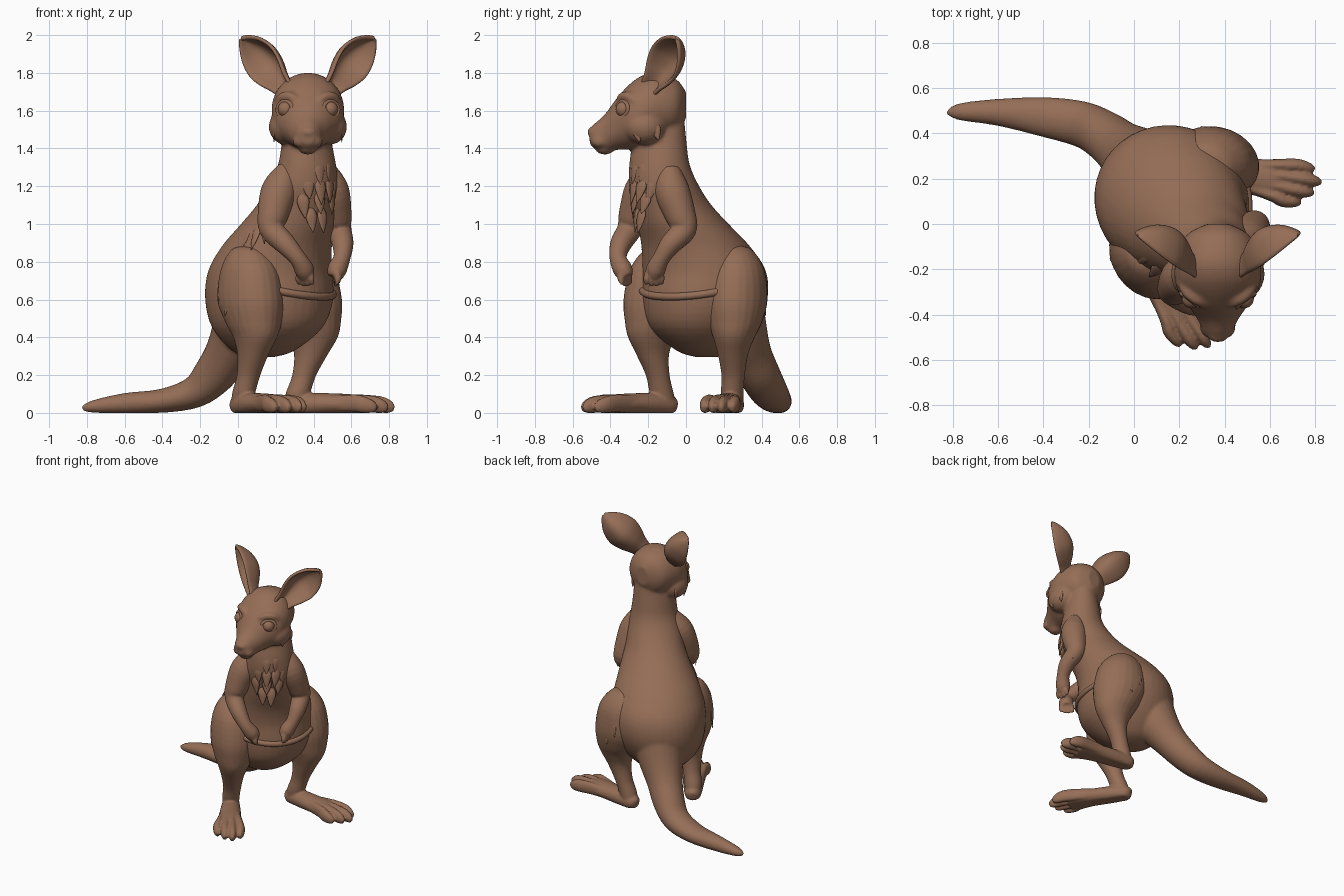
import bpy, bmesh, math, random
from mathutils import Vector, Matrix

random.seed(4)
if "Cube" in bpy.data.objects:
    bpy.data.objects.remove(bpy.data.objects["Cube"], do_unlink=True)

fur = bpy.data.materials.new("brown fur")
fur.use_nodes = True
BROWN = (0.30, 0.155, 0.094, 1)
fur.diffuse_color = BROWN
fur.node_tree.nodes["Principled BSDF"].inputs["Base Color"].default_value = BROWN
fur.node_tree.nodes["Principled BSDF"].inputs["Roughness"].default_value = 0.8

UP = Vector((0, 0, 1))
FORWARD = Vector((0.84, -0.54, 0)).normalized()   # the way the body faces
LEFT = UP.cross(FORWARD)
HEAD_X = 0.37


def catmull(rows, steps=4):
    """Smooth a list of equal-length rows."""
    rows = [Vector(r) for r in rows]
    out = []
    for i in range(len(rows) - 1):
        p0, p1, p2, p3 = (rows[max(i - 1, 0)], rows[i], rows[i + 1],
                          rows[min(i + 2, len(rows) - 1)])
        for k in range(steps):
            t = k / steps
            out.append(0.5 * (2 * p1 + (p2 - p0) * t + (2 * p0 - 5 * p1 + 4 * p2 - p3) * t * t
                              + (3 * p1 - p0 - 3 * p2 + p3) * t ** 3))
    return out + [rows[-1]]


def loft(bm, rows, side, axis=None, n=24):
    """Skin ellipses along rows of x, y, z, radius, optional second radius."""
    rows = catmull([list(r) + [r[3]] * (5 - len(r)) for r in rows])
    pts = [Vector(r[:3]) for r in rows]
    rings = []
    for i, (p, r) in enumerate(zip(pts, rows)):
        t = axis or (pts[min(i + 1, len(pts) - 1)] - pts[max(i - 1, 0)]).normalized()
        s = (side - t * side.dot(t)).normalized()
        u = t.cross(s)
        ring = []
        for k in range(n):
            a = math.tau * k / n
            ring.append(bm.verts.new(p + s * (max(r[3], 0.002) * math.cos(a))
                                     + u * (max(r[4], 0.002) * math.sin(a))))
        rings.append(ring)
    for a, b in zip(rings, rings[1:]):
        for k in range(n):
            bm.faces.new((a[k], a[(k + 1) % n], b[(k + 1) % n], b[k]))
    bm.faces.new(rings[0][::-1])
    bm.faces.new(rings[-1])


def blob(bm, centre, size):
    m = Matrix.Translation(centre) @ Matrix.Diagonal((*size, 1))
    bmesh.ops.create_uvsphere(bm, u_segments=24, v_segments=16, radius=1, matrix=m)


def tuft(bm, p, direction, length, width, outward):
    """A flat pointed lock of fur lying on the surface."""
    p, d, o = Vector(p), Vector(direction).normalized(), Vector(outward).normalized()
    rows = [(*(p + d * length * t + o * lift), width * w, width * w * 0.35)
            for t, w, lift in ((0, 0.2, -0.014), (0.35, 1, -0.006), (0.7, 0.7, -0.002), (1, 0.05, 0.001))]
    loft(bm, rows, d.cross(o), n=10)


def finish(name, bm, voxel=None, smooth=4):
    """Make an object; with a voxel size its pieces fuse into one skin."""
    bmesh.ops.recalc_face_normals(bm, faces=bm.faces)
    for v in bm.verts:
        v.co.z = max(v.co.z, 0)
    for f in bm.faces:
        f.smooth = True
    mesh = bpy.data.meshes.new(name)
    bm.to_mesh(mesh)
    bm.free()
    ob = bpy.data.objects.new(name, mesh)
    bpy.context.collection.objects.link(ob)
    mesh.materials.append(fur)
    if voxel:
        m = ob.modifiers.new("fuse", 'REMESH')
        m.mode, m.voxel_size, m.use_smooth_shade = 'VOXEL', voxel, True
        m = ob.modifiers.new("soften", 'SMOOTH')
        m.factor, m.iterations = 0.5, smooth
    return ob


# Body: torso and neck, tail, head
TORSO = [(.13, .11, .295, .05, .06), (.135, .105, .33, .15, .17), (.155, .09, .45, .27, .3),
         (.165, .1, .6, .325, .345), (.17, .097, .75, .325, .33), (.205, .052, .88, .285, .295),
         (.265, -.015, 1.0, .235, .255), (.31, -.07, 1.1, .2, .215), (.345, -.115, 1.2, .185, .185),
         (.365, -.14, 1.31, .165, .15), (.365, -.14, 1.43, .15, .125), (.37, -.135, 1.6, .13, .1)]
bm = bmesh.new()
loft(bm, TORSO, LEFT, UP, 40)
loft(bm, [(.09, .19, .64, .22), (.02, .27, .45, .162), (-.055, .332, .31, .124), (-.13, .39, .2, .11),
          (-.23, .44, .11, .102, .085), (-.4, .473, .064, .088, .064), (-.6, .493, .05, .06, .055),
          (-.77, .495, .033, .038, .033), (-.825, .49, .022, .012, .012)], Vector((0, 1, 0)))
head = [(.0, 1.63, .05, .07), (-.05, 1.625, .14, .14), (-.15, 1.62, .183, .18),
        (-.23, 1.597, .192, .19), (-.3, 1.567, .175, .172), (-.37, 1.527, .125, .135),
        (-.43, 1.48, .085, .1), (-.485, 1.465, .06, .066), (-.51, 1.465, .035, .04)]
loft(bm, [(HEAD_X, *r) for r in head], Vector((1, 0, 0)), Vector((0, -1, 0)), 32)
blob(bm, (HEAD_X, -.493, 1.487), (.046, .03, .028))
blob(bm, (HEAD_X, -.43, 1.4), (.05, .05, .033))
for s in (-1, 1):
    blob(bm, (HEAD_X + s * .036, -.455, 1.437), (.044, .048, .036))
    blob(bm, (HEAD_X + s * .115, -.22, 1.515), (.092, .11, .095))
    # Brow ridge
    loft(bm, [(HEAD_X + s * x, y, z, r) for x, y, z, r in (
        (.045, -.36, 1.64, .014), (.085, -.34, 1.672, .024), (.135, -.3, 1.672, .026),
        (.17, -.25, 1.635, .016))], UP, n=14)
finish("body", bm, 0.011, 5)


# Legs and feet
def leg(name, heel, facing):
    f = Vector((*facing, 0)).normalized()
    s = UP.cross(f)
    h = Vector((*heel, 0))

    def at(fwd, z, lat=0):
        return h + f * fwd + s * lat + UP * z
    bm = bmesh.new()
    loft(bm, [(*at(fw, z, lat), a, b) for fw, z, lat, a, b in (
        (.04, .885, .02, .03, .03), (.04, .86, .02, .09, .1), (.05, .76, .025, .148, .17),
        (.057, .6, .025, .166, .202), (.085, .48, .025, .142, .168), (.105, .4, .022, .11, .132),
        (.095, .31, .015, .08, .09), (.06, .2, .01, .062, .064), (.03, .11, 0, .06, .065),
        (.01, .04, 0, .055, .062), (.01, .005, 0, .05, .06))], s, UP)
    loft(bm, [(*at(fw, z), a, b) for fw, z, a, b in (
        (-.06, .035, .02, .03), (-.03, .04, .052, .05), (.06, .045, .066, .06),
        (.2, .048, .077, .056), (.33, .045, .088, .052), (.4, .035, .08, .04))], s, n=20)
    for i, reach in enumerate((.455, .505, .53, .49)):
        k = i - 1.5
        loft(bm, [(*at(fw, z, k * lat), a, b) for fw, z, lat, a, b in (
            (.22, .05, .035, .02, .04), (.34, .052, .046, .027, .046), (reach - .07, .045, .054, .03, .045),
            (reach - .02, .032, .053, .025, .036), (reach + .008, .02, .052, .012, .018))], s, n=14)
    finish(name, bm, 0.008, 3)
    # Fur locks on the outside of the thigh
    bm = bmesh.new()
    side = 1 if name.startswith("left") else -1
    for fw, z in ((.0, .7), (.07, .62), (.13, .7)):
        p = at(fw, z, .025 + side * .158 * math.sqrt(1 - ((fw - .05) / .2) ** 2))
        tuft(bm, p, -UP - f * .2, .11, .02, s * side)
    finish(name + "_fur", bm)


leg("right_leg", (.015, -.105), (.545, -.838))
leg("left_leg", (.29, .25), (.985, -.17))


# Arms and hands
def arm(name, rows, outward):
    bm = bmesh.new()
    out = Vector(outward)
    across = UP.cross(out).normalized()
    loft(bm, rows, across)
    hand = Vector(rows[-1][:3])
    for k in (-1.5, -.5, .5, 1.5):
        base = hand + across * k * .021 + UP * .025
        end = hand + across * k * .029 - UP * (.055 - abs(k) * .01)
        mid = (base + end) / 2 + out * .012
        loft(bm, [(*base, .018), (*mid, .02), (*end, .009)], across, n=10)
    finish(name, bm, 0.008, 3)
    bm = bmesh.new()
    for i, t in ((1, .2), (1, .6), (2, .1), (2, .6)):
        p = Vector(rows[i][:3]).lerp(Vector(rows[i + 1][:3]), t)
        d = (out + across * random.uniform(-.7, .7)).normalized()
        tuft(bm, p + d * rows[i + 1][3] * .98, -UP - d * .15, .11, .022, d)
    finish(name + "_fur", bm)


arm("right_arm", [(.27, -.19, 1.29, .06), (.22, -.23, 1.18, .095), (.185, -.275, 1.05, .082),
                  (.18, -.3, .97, .066), (.25, -.345, .895, .057), (.315, -.36, .82, .045),
                  (.35, -.335, .76, .052), (.36, -.315, .72, .04)], (-.5, -.8, 0))
arm("left_arm", [(.46, -.09, 1.29, .06), (.495, -.075, 1.18, .092), (.52, -.03, 1.05, .082),
                 (.535, -.01, .97, .066), (.555, -.08, .895, .057), (.55, -.13, .82, .045),
                 (.525, -.16, .76, .052), (.515, -.17, .72, .04)], (.95, .1, 0))


# Point on the torso skin at a height and an angle from straight ahead
def torso_point(z, degrees):
    a = math.radians(degrees)
    lo, hi = next((p, q) for p, q in zip(TORSO, TORSO[1:]) if p[2] <= z <= q[2])
    r = Vector(lo).lerp(Vector(hi), (z - lo[2]) / (hi[2] - lo[2]))
    out = FORWARD * math.cos(a) + LEFT * math.sin(a)
    return Vector(r[:3]) + FORWARD * (r[4] * math.cos(a)) + LEFT * (r[3] * math.sin(a)), out


# Pouch rim
bm = bmesh.new()
rim = []
for d in range(-70, 71, 14):
    rim.append((*torso_point(.615 + .06 * (d / 70) ** 2, d)[0], .02))
loft(bm, rim, UP, n=14)
finish("pouch_rim", bm)

# Fur on chest and flanks
bm = bmesh.new()
for z, spread, count in ((1.35, 60, 5), (1.26, 50, 5), (1.18, 30, 3), (1.1, 10, 2)):
    for i in range(count):
        turn = -spread + 2 * spread * i / (count - 1)
        p, out = torso_point(z, turn - 28)
        tuft(bm, p, -UP - LEFT * turn * .008 + out * .1, random.uniform(.12, .16), .032, out)
for d in (-115, -100, 95, 110):
    p, out = torso_point(random.uniform(.94, 1.02), d)
    tuft(bm, p, -UP + out * .4, .16, .024, out)
finish("chest_fur", bm)

# Eyes, eyelids and cheek fur
for side, s in (("right", -1), ("left", 1)):
    centre = Vector((HEAD_X + s * .116, -.329, 1.607))
    out = Vector((s * .6, -.78, .1)).normalized()
    bm = bmesh.new()
    blob(bm, centre, (.043, .043, .043))
    finish(side + "_eye", bm)
    bm = bmesh.new()
    u = out.cross(UP).normalized()
    v = u.cross(out)
    ring = []
    for k in range(17):
        a = math.tau * k / 16
        ring.append((*(centre + out * .01 + u * .049 * math.cos(a) + v * .042 * math.sin(a)), .011))
    loft(bm, ring, out, n=10)
    finish(side + "_eyelids", bm)
    bm = bmesh.new()
    for y, z in ((-.27, 1.53), (-.22, 1.57), (-.17, 1.54)):
        tuft(bm, (HEAD_X + s * .188, y, z), (-s * .1, .25, -1), .1, .026, (s, 0, -.2))
    finish(side + "_cheek_fur", bm)

    # Cupped ear
    bm = bmesh.new()
    base = Vector((HEAD_X + s * .115, -.165, 1.735))
    axis = Vector((HEAD_X + s * .328, -.02, 1.985)) - base
    face = Vector((s * .72, -.69, 0))
    face = (face - axis * face.dot(axis) / axis.length_squared).normalized()
    wide = axis.normalized().cross(face)
    grid = []
    for t, w in catmull([(-.12, .05), (.1, .07), (.3, .1), (.52, .115), (.75, .092), (.92, .045), (1, .006)]):
        row = []
        for k in range(13):
            q = k / 6 - 1
            row.append(bm.verts.new(base + axis * t + wide * w * q - face * (w * (1 - q * q) - .045)))
        grid.append(row)
    for a, b in zip(grid, grid[1:]):
        for k in range(12):
            bm.faces.new((a[k], a[k + 1], b[k + 1], b[k]))
    ear = finish(side + "_ear", bm)
    m = ear.modifiers.new("thickness", 'SOLIDIFY')
    m.thickness, m.offset = 0.022, 0
    m = ear.modifiers.new("round", 'SUBSURF')
    m.levels = m.render_levels = 1
